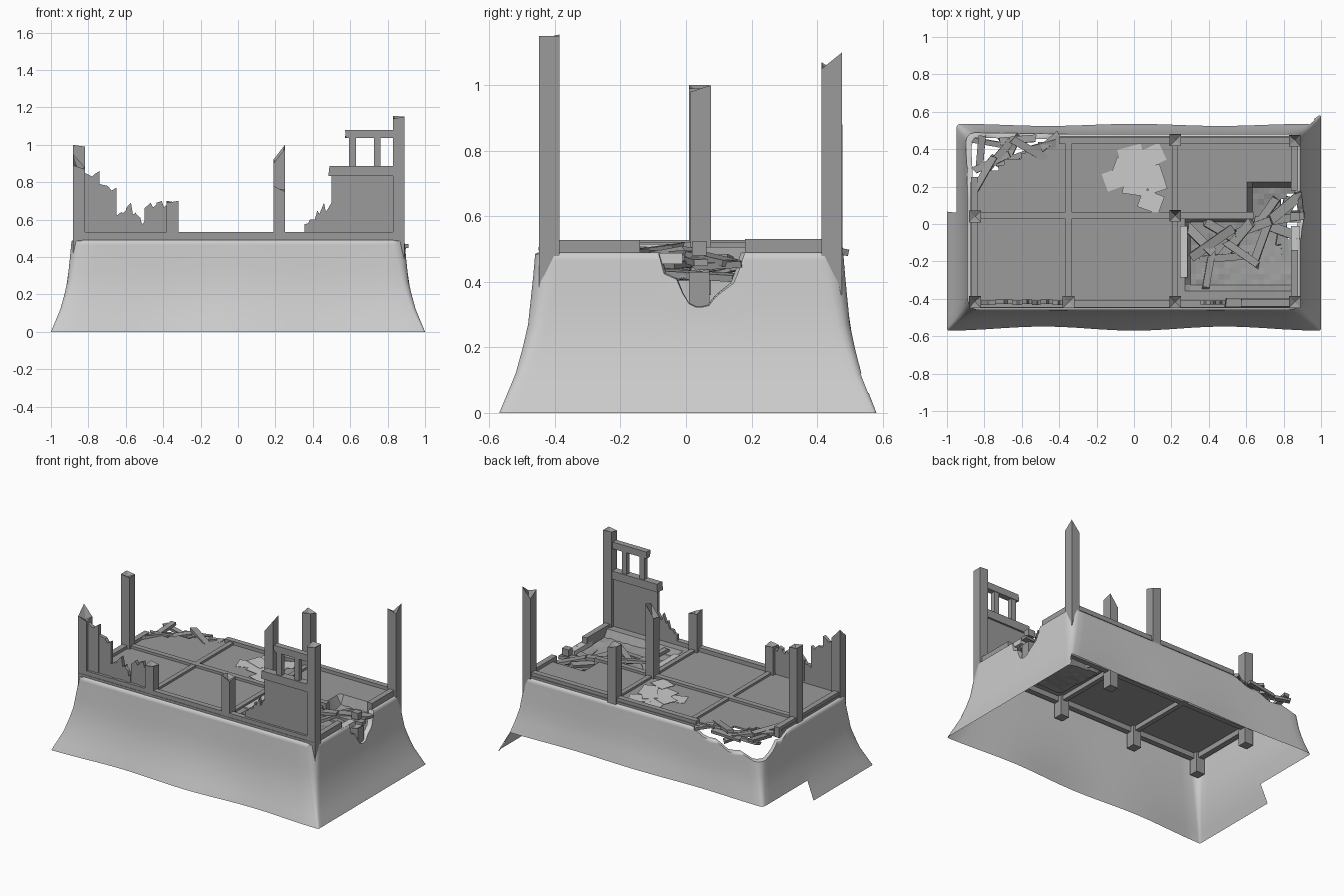
import bpy, bmesh, math, random
from mathutils import Matrix, Vector, Euler

if "Cube" in bpy.data.objects:
    bpy.data.objects.remove(bpy.data.objects["Cube"])

random.seed(7)


def material(name, v):
    m = bpy.data.materials.new(name)
    m.diffuse_color = (v, v * 1.02, v, 1)
    m.use_nodes = True
    m.node_tree.nodes["Principled BSDF"].inputs["Base Color"].default_value = m.diffuse_color
    return m


WOOD = material("dark_wood", 0.32)
PALE = material("pale_stone", 0.75)


def finish(name, bm, mat=WOOD):
    me = bpy.data.meshes.new(name)
    bmesh.ops.recalc_face_normals(bm, faces=bm.faces)
    bm.to_mesh(me)
    bm.free()
    me.materials.append(mat)
    ob = bpy.data.objects.new(name, me)
    bpy.context.collection.objects.link(ob)
    return ob


def add_box(bm, loc, size, rot=(0, 0, 0), ragged=0.0):
    m = Matrix.LocRotScale(Vector(loc), Euler(rot), Vector(size))
    vs = bmesh.ops.create_cube(bm, size=1, matrix=m)["verts"]
    if ragged:  # splintered ends along the long axis
        axis = m.to_3x3().col[0].normalized()
        for v in vs:
            v.co += axis * random.uniform(-ragged, ragged)


def box(name, x0, x1, y0, y1, z0, z1, mat=WOOD, ragged=0.0):
    bm = bmesh.new()
    add_box(bm, ((x0 + x1) / 2, (y0 + y1) / 2, (z0 + z1) / 2), (x1 - x0, y1 - y0, z1 - z0), ragged=ragged)
    return finish(name, bm, mat)


def prism(name, pts, y, thick):
    """Outline in x,z pushed through its thickness in y."""
    bm = bmesh.new()
    f = bm.faces.new([bm.verts.new((px, y - thick / 2, pz)) for px, pz in pts])
    r = bmesh.ops.extrude_face_region(bm, geom=[f], use_keep_orig=True)
    bmesh.ops.translate(bm, vec=(0, thick, 0), verts=[g for g in r["geom"] if isinstance(g, bmesh.types.BMVert)])
    return finish(name, bm)


def interp(pts, t):
    if t <= pts[0][0]:
        return pts[0][1]
    for (a, p), (b, q) in zip(pts, pts[1:]):
        if t <= b:
            return p + (q - p) * (t - a) / (b - a)
    return pts[-1][1]


# --- flared skirt: open rounded-rectangle shell with two collapsed rim sections
FLARE = [(0, .11), (.12, .06), (.2, .038), (.27, .022), (.42, .006), (.49, 0)]
RIGHT_GAP = [(-.09, 0), (-.08, .06), (-.03, .08), (0, .15), (.03, .165), (.07, .165),
             (.1, .13), (.16, .09), (.19, .03), (.2, 0)]
BACK_GAP = [(-.88, .1), (-.8, .07), (-.7, .09), (-.6, .04), (-.52, .05), (-.42, 0)]
LEFT_GAP = [(.22, 0), (.28, .04), (.34, .03), (.4, .08), (.48, .1)]


def skirt():
    cols = []
    for s, n in enumerate((20, 44, 36, 20)):
        a = math.radians(-90 + 90 * s)
        for i in range(n + 1):
            t = -1 + 2 * i / n
            u, v = [(t, -1), (1, t), (-t, 1), (-1, -t)][s]
            cols.append((u, v, a))
        for k in (1, 2):
            cols.append((u, v, a + math.radians(30 * k)))
    bm = bmesh.new()
    grid = []
    for u, v, a in cols:
        x, y = u * .89, .01 + v * .47
        gap = 0
        if v > .99 and x < -.42:
            gap = interp(BACK_GAP, x)
        elif u > .99:
            gap = interp(RIGHT_GAP, y)
        elif u < -.99:
            gap = interp(LEFT_GAP, y)
        ring = []
        for z in (0, .06, .12, .2, .27, .34, .42, .465, .485, .49, .488):
            zz = z if z <= .2 else .2 + (z - .2) * (.29 - gap) / .29
            e = interp(FLARE, zz)
            if abs(v) > .99 and zz < .45:  # wavy hem on the long sides
                e *= 1 - .1 * (1 - math.cos(2 * u * math.pi))
            if z == .49:
                e -= .01
            if z == .488:
                e -= .03
            r = .01 + .1 * zz
            hx, hy = .89 + e, .47 + e * (.92 if v > 0 else 1)
            ring.append(bm.verts.new((u * (hx - r) + r * math.cos(a), .01 + v * (hy - r) + r * math.sin(a), zz)))
        grid.append(ring)
    for i, c in enumerate(grid):
        d = grid[(i + 1) % len(grid)]
        for k in range(len(c) - 1):
            m = (c[k].co + d[k].co) / 2
            torn = (m.y > .5 and m.x < .965) or (m.x < -.9 and m.y > .05)
            if k < 2 and torn:
                continue
            bm.faces.new((c[k], d[k], d[k + 1], c[k + 1]))
    bmesh.ops.delete(bm, geom=[v for v in bm.verts if not v.link_faces], context="VERTS")
    ob = finish("skirt", bm, PALE)
    bpy.context.view_layer.objects.active = ob
    ob.select_set(True)
    bpy.ops.object.shade_smooth_by_angle(angle=math.radians(60))


skirt()

# --- floor: thin slab, sunk at the right and broken away at the back left corner
bm = bmesh.new()
bmesh.ops.create_grid(bm, x_segments=58, y_segments=30, size=1,
                      matrix=Matrix.Translation((0, .01, .507)) @ Matrix.Diagonal((.875, .46, 1, 1)))
lost = []
for f in bm.faces:
    c = f.calc_center_median()
    corner = (c.x + .87) / .44 + (.465 - c.y) / .24 + random.uniform(-.1, .1)
    if corner < 1 or (c.x > .8 + random.uniform(-.03, .03) and -.08 < c.y < .17):
        lost.append(f)
bmesh.ops.delete(bm, geom=lost, context="FACES")
for v in bm.verts:
    if v.co.x > .29 and -.35 < v.co.y < .01 or v.co.x > .62 and -.35 < v.co.y < .2:
        d = math.hypot((v.co.x - .72) / .5, (v.co.y + .03) / .36)
        v.co.z -= .03 + .06 * max(0, 1 - d) + random.uniform(0, .008)
floor = finish("floor", bm)
mod = floor.modifiers.new("thickness", "SOLIDIFY")
mod.thickness = .012

# --- sill and floor beams
box("front_sill", -.87, .87, -.447, -.41, .46, .535)
box("back_sill", -.4, .87, .428, .465, .46, .53)
box("left_sill", -.872, -.835, -.42, .25, .46, .528)
box("right_sill_front", .84, .877, -.42, -.14, .46, .528)
box("right_sill_back", .84, .877, .18, .44, .46, .53)
box("long_beam", -.85, .64, .027, .063, .465, .524)
for n, x in (("left", -.35), ("right", .22)):
    box(n + "_cross_beam", x - .016, x + .016, -.42, .44, .465, .522)


# --- posts with snapped tops
def post(name, x, y, heights, bottom=.36):
    bm = bmesh.new()
    add_box(bm, (x, y, .6), (.062, .062, .4))
    for v in bm.verts:
        v.co.z = bottom if v.co.z < .6 else heights[(v.co.x > x) + 2 * (v.co.y > y)]
    top = [f for f in bm.faces if all(v.co.z > bottom + .05 for v in f.verts)]
    r = bmesh.ops.poke(bm, faces=top)
    r["verts"][0].co.z = min(heights) - .01
    finish(name, bm)


post("front_left_post", -.85, -.417, (.89, .87, .95, .88))
post("left_middle_post", -.85, .04, (1.0, .99, 1.0, .99))
post("front_inner_left_post", -.35, -.417, (.69, .7, .7, .69))
post("front_inner_right_post", .22, -.417, (.78, .75, .77, .76))
post("centre_post", .22, .045, (.9, .98, .92, 1.0))
post("back_inner_post", .22, .447, (.87, .88, .88, .86))
post("front_right_post", .86, -.417, (1.14, 1.15, 1.155, 1.15))
post("back_right_post", .86, .445, (1.07, 1.05, 1.03, 1.1))
post("right_middle_stub", .86, .04, (.42, .43, .44, .43), .32)
box("right_stub_block", .835, .885, .018, .062, .48, .525)

# --- broken plank wall at front left: x0, x1, heights at left, right and middle
PLANKS = [(-.82, -.74, .85, .86, .83), (-.74, -.65, .79, .77, .78), (-.65, -.6, .62, .65, .64),
          (-.6, -.545, .66, .64, .69), (-.545, -.5, .63, .59, .61), (-.5, -.435, .66, .68, .69), (-.435, -.38, .69, .68, .7)]
for i, (a, b, l, r, m) in enumerate(PLANKS):
    prism("left_wall_plank_%d" % i, [(a, .52), (b, .52), (b, r), (a * .3 + b * .7, r - .015),
                                     ((a + b) / 2, m), (a, l)], -.42 + .004 * (i % 2), .024)

# --- surviving panel and railing at front right
box("wall_panel", .5, .84, -.432, -.408, .52, .84)
prism("torn_panel_edge", [(.355, .52), (.5, .52), (.5, .69), (.47, .64), (.46, .69), (.435, .63),
                          (.425, .65), (.41, .6), (.385, .6), (.375, .58), (.355, .575)], -.42, .02)
box("middle_rail", .49, .84, -.445, -.395, .832, .886, ragged=.008)
box("top_rail", .575, .84, -.44, -.4, 1.035, 1.08, ragged=.008)
for i, x in enumerate((.612, .745)):
    box("rail_upright_%d" % i, x - .018, x + .018, -.436, -.404, .88, 1.04)


# --- fallen planks: x, y, length, angle in degrees
def debris(name, rows, z, width):
    bm = bmesh.new()
    for x, y, l, a in rows:
        add_box(bm, (x, y, z + random.uniform(-.025, .025)), (l, width * random.uniform(.8, 1.2), .02),
                (random.uniform(-.2, .2), random.uniform(-.16, .16), math.radians(a)), .012)
    finish(name, bm)


debris("corner_debris", [(-.8, .27, .2, 60), (-.76, .33, .22, 25), (-.72, .37, .2, 50), (-.7, .31, .18, -35),
                         (-.66, .38, .2, 65), (-.6, .37, .16, 20), (-.56, .4, .2, -30), (-.5, .41, .18, 15),
                         (-.75, .43, .22, -10), (-.62, .45, .2, 5), (-.82, .38, .18, 85), (-.45, .44, .12, 40)], .49, .036)
debris("hole_debris", [(.35, -.08, .2, -45), (.42, -.1, .26, 35), (.47, -.04, .22, -30), (.55, -.08, .24, 50),
                       (.48, -.18, .26, 5), (.58, -.16, .22, -35), (.63, -.02, .2, 20), (.4, -.25, .2, 80),
                       (.68, -.1, .22, 70), (.7, .05, .2, 55), (.75, -.02, .22, -20), (.8, .08, .18, 40)], .475, .045)
debris("breach_debris", [(.8, -.06, .24, 95), (.82, .03, .2, 10), (.8, .02, .26, 80), (.84, .1, .16, 60)], .44, .04)
box("broken_side_plank", .84, .885, -.2, -.01, .455, .488, PALE)
box("pale_plank", .245, .285, -.285, -.01, .506, .516, PALE)

# --- loose pale sheets on the floor: x, y, width, depth, angle
bm = bmesh.new()
for i, (x, y, w, d, a) in enumerate([(-.1, .24, .12, .1, 20), (-.01, .35, .13, .13, 15), (.09, .36, .14, .1, 25),
                                     (.01, .22, .13, .13, -8), (.11, .24, .1, .14, 18), (.09, .12, .12, .1, -20),
                                     (-.04, .29, .14, .1, -20), (.06, .3, .1, .1, 40)]):
    add_box(bm, (x, y, .512 + i * .001), (w, d, .002), (0, 0, math.radians(a)))
finish("floor_sheets", bm, PALE)
